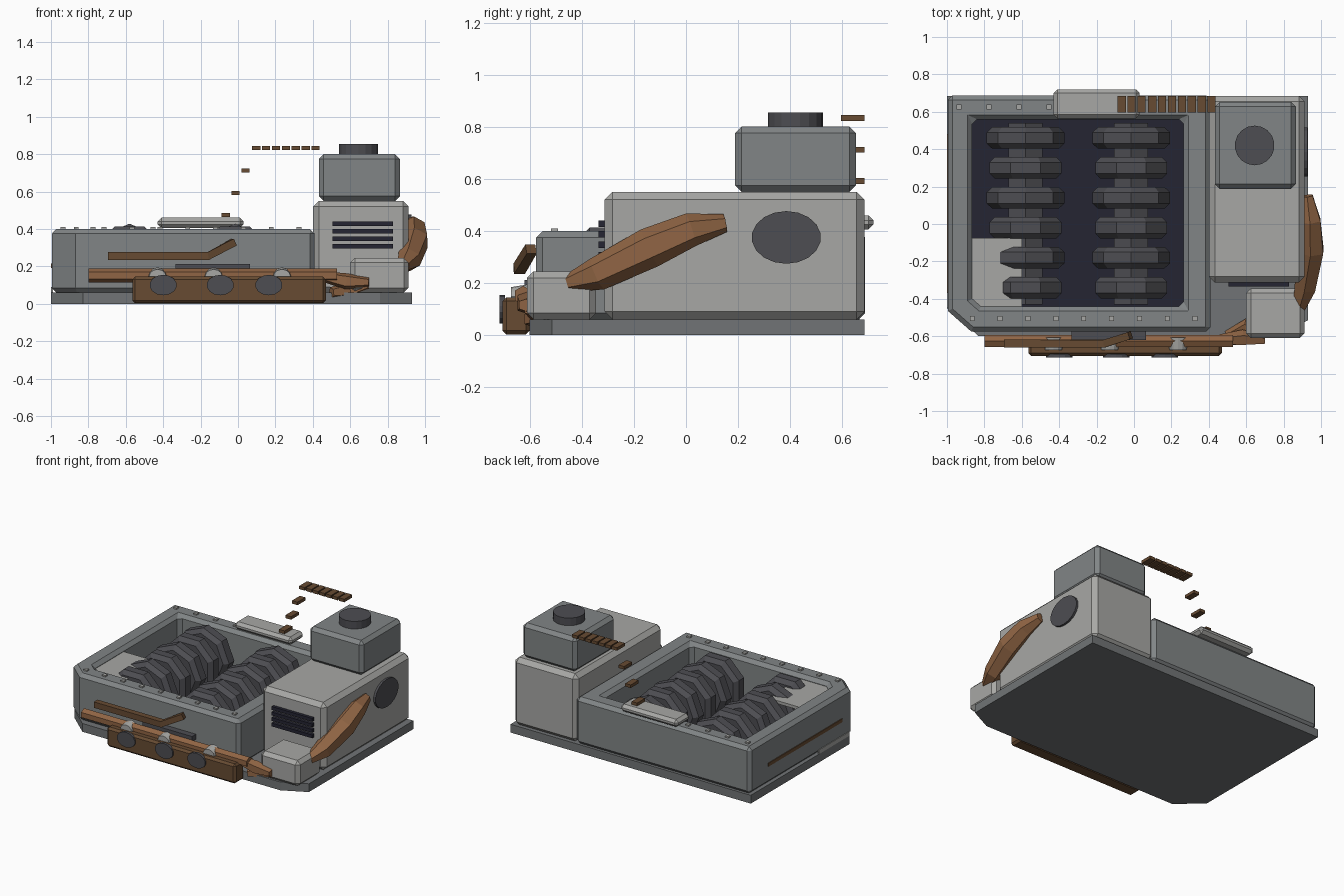
import bpy, bmesh, math
from mathutils import Vector, Matrix

if "Cube" in bpy.data.objects:
    bpy.data.objects.remove(bpy.data.objects["Cube"])


def mat(name, r, g, b):
    m = bpy.data.materials.new(name)
    m.diffuse_color = (r, g, b, 1)
    m.use_nodes = True
    m.node_tree.nodes["Principled BSDF"].inputs["Base Color"].default_value = m.diffuse_color
    return m


LIGHT = mat("light_grey", 0.39, 0.39, 0.375)
MID = mat("mid_grey", 0.22, 0.235, 0.24)
BASE = mat("base_grey", 0.165, 0.175, 0.18)
DARK = mat("dark_grey", 0.075, 0.075, 0.085)
NAVY = mat("near_black", 0.018, 0.018, 0.032)
BROWN = mat("brown", 0.28, 0.13, 0.058)
UMBER = mat("dark_brown", 0.135, 0.07, 0.032)


def finish(bm, name, m, bevel=0):
    bmesh.ops.recalc_face_normals(bm, faces=bm.faces)
    me = bpy.data.meshes.new(name)
    bm.to_mesh(me)
    bm.free()
    ob = bpy.data.objects.new(name, me)
    bpy.context.collection.objects.link(ob)
    me.materials.append(m)
    if bevel:
        b = ob.modifiers.new("bevel", "BEVEL")
        b.width, b.segments, b.limit_method = bevel, 1, "ANGLE"
        b.angle_limit = math.radians(50)
    return ob


def box(name, x, y, z, m, bevel=0):
    bm = bmesh.new()
    bmesh.ops.create_cube(bm, size=1)
    for v in bm.verts:
        v.co = Vector([(r[0] + r[1]) / 2 + c * (r[1] - r[0]) for c, r in zip(v.co, (x, y, z))])
    return finish(bm, name, m, bevel)


def disc(name, c, axis, r1, r2, depth, m, sides=16, turn=0, squash=1, bevel=0):
    """Cylinder or cone along an axis; r2 is the end towards +axis."""
    bm = bmesh.new()
    rot = Vector(axis).to_track_quat("Z", "Y").to_matrix().to_4x4()
    bmesh.ops.create_cone(bm, cap_ends=True, segments=sides, radius1=r1, radius2=r2, depth=depth,
                          matrix=rot @ Matrix.Rotation(turn, 4, "Z"))
    for v in bm.verts:
        v.co.z *= squash
        v.co += Vector(c)
    return finish(bm, name, m, bevel)


def limb(name, points, radii, m, sides=6):
    """Tapered faceted tube through points."""
    bm = bmesh.new()
    P = [Vector(p) for p in points]
    rings = []
    for i, (p, r) in enumerate(zip(P, radii)):
        d = (P[min(i + 1, len(P) - 1)] - P[max(i - 1, 0)]).normalized()
        u = d.cross(Vector((0, 0, 1))).normalized()
        w = u.cross(d)
        rings.append([bm.verts.new(p + r * (math.cos(a) * u + math.sin(a) * w))
                      for a in [math.tau * (k + 0.5) / sides for k in range(sides)]])
    for a, b in zip(rings, rings[1:]):
        for k in range(sides):
            j = (k + 1) % sides
            bm.faces.new((a[k], a[j], b[j], b[k]))
    bm.faces.new(rings[0])
    bm.faces.new(rings[-1])
    return finish(bm, name, m)


def prism(name, outline, z0, z1, m, inner=None, bevel=0):
    """Vertical extrusion, with an optional hole of equal point count."""
    bm = bmesh.new()
    n = len(outline)
    lay = lambda pts, z: [bm.verts.new((x, y, z)) for x, y in pts]
    loops = [lay(outline, z0), lay(outline, z1)]
    if inner:
        loops += [lay(inner, z1), lay(inner, z0), loops[0]]
    else:
        bm.faces.new(loops[0])
        bm.faces.new(loops[1])
    for a, b in zip(loops, loops[1:]):
        for k in range(n):
            j = (k + 1) % n
            bm.faces.new((a[k], a[j], b[j], b[k]))
    return finish(bm, name, m, bevel)


# Base plate with clipped front corners
prism("base_plate", [(-1, .685), (.93, .685), (.93, -.515), (.76, -.6), (-.83, -.6), (-1, -.45)],
      0, .06, BASE)

# Open bin: wall ring, floor and corner shelf
prism("bin_walls", [(-.995, .688), (.41, .688), (.41, -.575), (-.87, -.575), (-.995, -.465)], .06, .4, MID,
      inner=[(-.865, .56), (.265, .56), (.265, -.44), (-.82, -.44), (-.865, -.40)], bevel=.025)
box("bin_floor", (-.87, .27), (-.445, .565), (.06, .075), NAVY)
box("corner_shelf", (-.866, -.6), (-.44, -.075), (.35, .372), LIGHT)
box("bin_lid", (-.43, .03), (.565, .72), (.405, .46), LIGHT, .02)

# Rivets along the front and back rims
for i in range(9):
    x = -.865 + i * .149
    box("front_rivet", (x - .013, x + .013), (-.518, -.492), (.395, .41), LIGHT)
for i in range(4):
    x = -.935 + i * .16
    box("back_rivet", (x - .013, x + .013), (.612, .638), (.395, .41), LIGHT)

# Two shredder shafts with staggered toothed rollers
for cx in (-.58, -.015):
    disc("shaft", (cx, .055, .22), (0, 1, 0), .105, .105, .97, DARK, 6)
    for i in range(6):
        y = .46 - i * .16
        turn = math.pi / 8 if i % 2 else 0
        disc("roller", (cx, y, .22), (0, 1, 0), .208, .208, .115, DARK, 8, turn, 1, .028)

# Engine house, tower, chimney, exhaust and step box
box("engine_house", (.402, .912), (-.312, .685), (.06, .55), LIGHT, .03)
box("tower", (.432, .865), (.188, .652), (.55, .8), MID, .025)
disc("chimney", (.645, .42, .825), (0, 0, 1), .106, .106, .06, DARK, 18)
disc("exhaust", (.915, .385, .375), (1, 0, 0), .133, .133, .025, DARK, 18, 0, .76)
box("step_box", (.6, .912), (-.61, -.345), (.06, .245), LIGHT, .025)
for i in range(4):
    z = .307 + i * .04
    box("vent_slat", (.505, .83), (-.335, -.31), (z - .012, z + .012), NAVY)

# Brown bent arm on the right side
limb("side_arm", [(.925, .15, .43), (.94, .02, .405), (.945, -.14, .335), (.915, -.34, .235), (.885, -.45, .2)],
     [.035, .065, .078, .065, .035], BROWN)
box("arm_peg", (.87, .9), (-.4, -.365), (.14, .19), UMBER)
# Claw in front of the step box
limb("claw_upper", [(.46, -.62, .145), (.58, -.61, .12), (.7, -.62, .115)], [.03, .045, .025], BROWN, 5)
limb("claw_lower", [(.5, -.6, .06), (.6, -.55, .075), (.7, -.6, .1)], [.03, .045, .025], BROWN, 5)

# Front bumper beam, log, rail and lamps
box("bumper_beam", (-.565, .47), (-.705, -.6), (.003, .145), UMBER, .015)
limb("front_log", [(-.8, -.625, .152), (.53, -.625, .152)], [.037, .037], BROWN)
limb("upper_rail", [(-.695, -.64, .255), (-.16, -.64, .255), (-.02, -.595, .33)], [.03, .03, .028], UMBER, 4)
box("rail_bracket", (-.335, .065), (-.62, -.57), (.175, .212), DARK)
for x in (-.4, -.095, .165):
    disc("beam_wheel", (x, -.705, .1), (0, 1, 0), .073, .073, .02, DARK, 14, 0, .75)
for x in (-.43, -.13, .235):
    disc("lamp_cap", (x, -.64, .148), (0, 1, 0), .045, .058, .065, LIGHT, 12, 0, .8)

# Strip on the left wall and low plate
box("left_strip", (-1, -.99), (-.37, .48), (.19, .215), UMBER)
box("left_plate", (-1, -.99), (-.45, -.1), (.06, .09), LIGHT)

# Floating slats rising to the tower
spots = [(-.065, .475), (-.013, .592), (.04, .712)] + [(.097 + i * .053, .833) for i in range(7)]
for x, z in spots:
    box("floating_slat", (x - .022, x + .022), (.595, .685), (z - .011, z + .011), UMBER)
